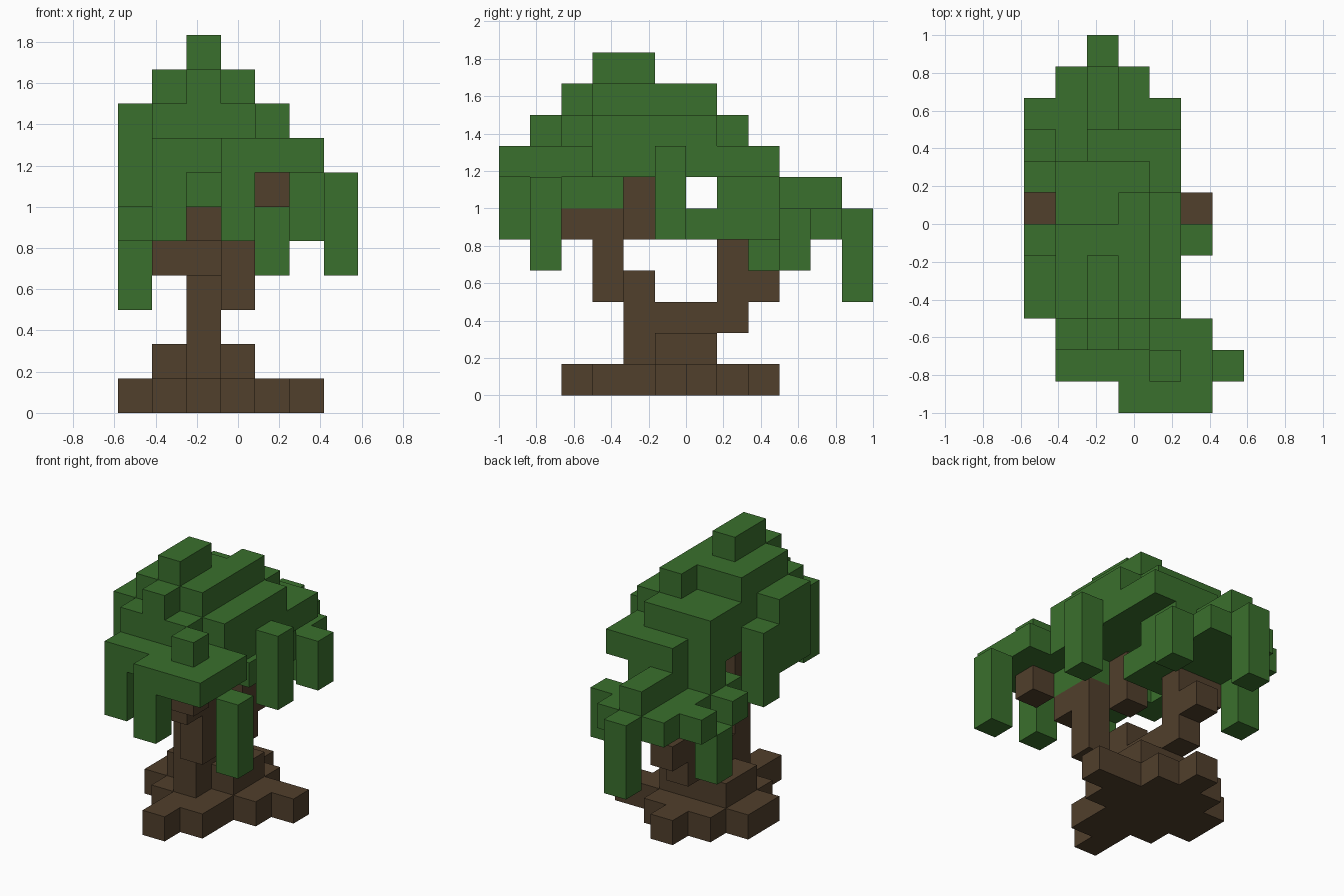
import bpy
import bmesh
from mathutils import Vector

old = bpy.data.objects.get("Cube")
if old:
    bpy.data.objects.remove(old, do_unlink=True)

UNIT = 1 / 6                          # edge of one block
ORIGIN = Vector((-3.5, -6, 0))        # grid corner, in blocks
AXES = [Vector(v) for v in ((1, 0, 0), (0, 1, 0), (0, 0, 1))]


def make_material(name, color):
    mat = bpy.data.materials.new(name)
    mat.use_nodes = True
    mat.diffuse_color = color
    shader = next(n for n in mat.node_tree.nodes if n.type == 'BSDF_PRINCIPLED')
    shader.inputs["Base Color"].default_value = color
    shader.inputs["Roughness"].default_value = 0.9
    return mat


bark = make_material("bark brown", (0.082, 0.050, 0.025, 1))
leaf = make_material("leaf green", (0.042, 0.162, 0.026, 1))


def cells(boxes):
    """Expand 'x y z' specs; each part is one block or a first-last span."""
    filled = set()
    for spec in boxes.split(","):
        spans = []
        for part in spec.split():
            ends = [int(n) for n in part.split("-")]
            spans.append(range(ends[0], ends[-1] + 1))
        filled |= {(x, y, z) for x in spans[0] for y in spans[1] for z in spans[2]}
    return filled


def build_blocks(name, boxes, material):
    """Make one mesh holding only the outer faces of the filled blocks."""
    filled = cells(boxes)
    bm = bmesh.new()
    corners = {}

    def corner(point):
        key = tuple(round(c) for c in point)
        if key not in corners:
            corners[key] = bm.verts.new((Vector(key) + ORIGIN) * UNIT)
        return corners[key]

    for cell in filled:
        base = Vector(cell)
        for a in range(3):
            u, v = AXES[(a + 1) % 3], AXES[(a + 2) % 3]
            for outward in (False, True):
                step = AXES[a] if outward else -AXES[a]
                if tuple(round(c) for c in base + step) in filled:
                    continue
                start = base + AXES[a] if outward else base
                loop = [start, start + u, start + u + v, start + v]
                if not outward:
                    loop.reverse()
                bm.faces.new([corner(p) for p in loop])

    mesh = bpy.data.meshes.new(name)
    bm.to_mesh(mesh)
    bm.free()
    mesh.materials.append(material)
    obj = bpy.data.objects.new(name, mesh)
    bpy.context.collection.objects.link(obj)
    return obj


# Spreading roots on the ground
build_blocks("roots",
             "2 2 0, 2-3 3 0, 1-3 4 0, 0-4 5 0, 0-5 6 0, 1-3 7 0, 2 8 0", bark)

# Trunk with a flared foot
build_blocks("trunk", "2 4 1, 1-3 5-6 1, 2 4-7 2, 2 4 3", bark)

# Forked branches
build_blocks("front_branch", "3 3 3-5, 3 2 5", bark)
build_blocks("middle_branch", "2 4 5-6", bark)
build_blocks("back_branch", "2 7-8 3, 1-2 7 4", bark)
build_blocks("branch_stub", "4 1 6", bark)

# Stepped main crown
build_blocks("crown",
             "1-3 2-3 6, 0 3-4 6, 1-3 7 6, 2-3 8 6,"
             "3-5 0 7, 1-5 1-2 7, 1-4 3-7 7, 0 3-4 7, 2-4 8 7,"
             "4 1 8, 1-3 2 8, 0-4 3-4 8, 1-4 5-6 8, 1-3 7 8,"
             "2 2 9, 1-3 3-5 9, 3 6 9, 2 3-4 10", leaf)

# Lower leaf clump behind the crown
build_blocks("back_foliage",
             "1-3 6-10 5, 0 7 5, 0 9 5, 2 9-10 6", leaf)

# Drooping leaf strands around the rim
strands = {
    "front_right_strand": "1 1 5-6",
    "front_strand": "3 0 5-6",
    "front_left_strand": "6 1 4-6",
    "left_strand": "5 5 5-7",
    "right_strand": "0 5 5-7",
    "back_left_strand": "4 9 4-5",
    "back_right_strand": "0 8 3-4",
    "back_strand": "2 11 3-5",
}
for strand_name, boxes in strands.items():
    build_blocks(strand_name, boxes, leaf)
